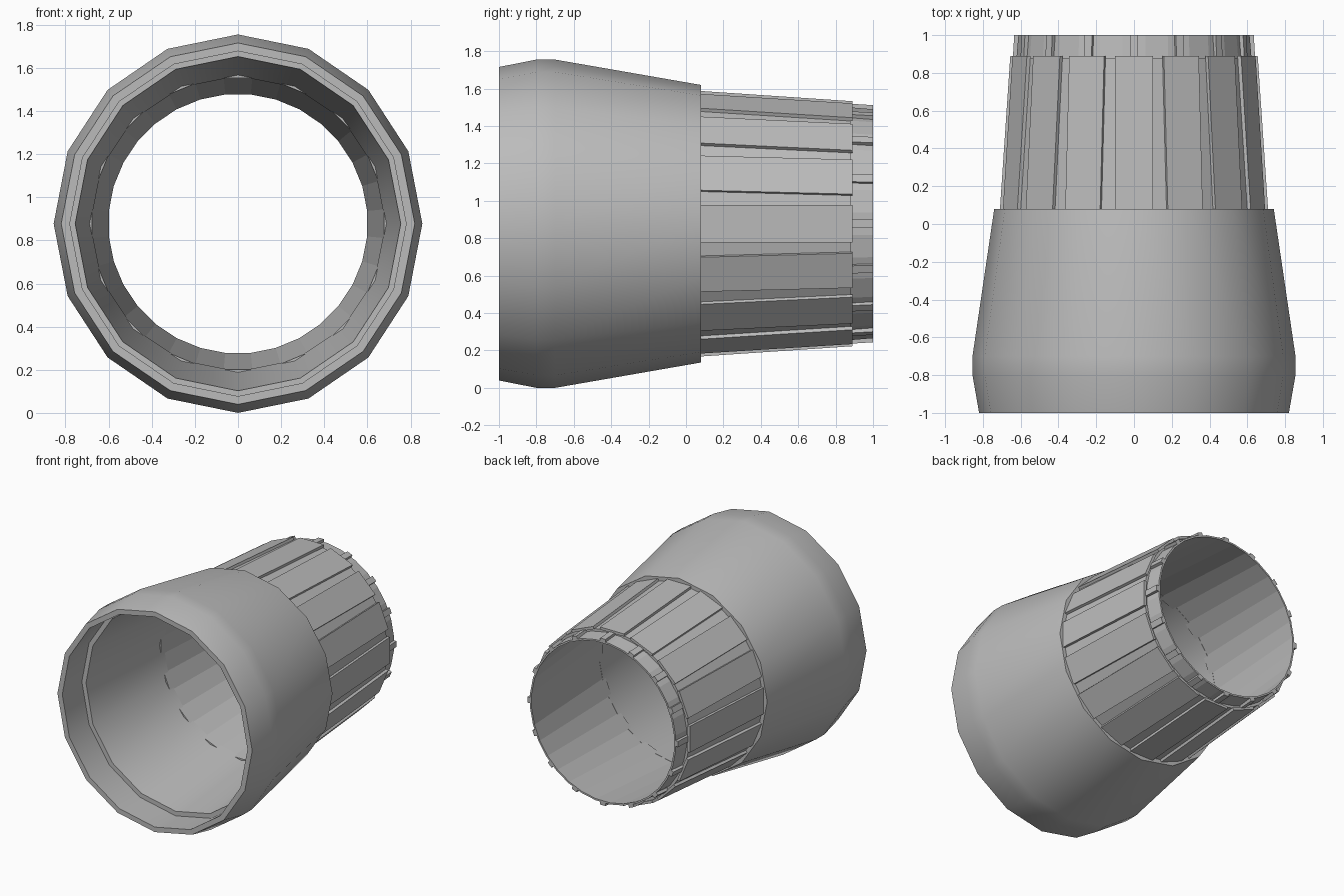
import bpy, bmesh, math
from mathutils import Vector

if "Cube" in bpy.data.objects:
    bpy.data.objects.remove(bpy.data.objects["Cube"])

CZ = 0.8775      # height of the nozzle axis
COUNT = 16       # cowl sides and number of petals


def material(name, rgb):
    m = bpy.data.materials.new(name)
    m.diffuse_color = (*rgb, 1)
    m.use_nodes = True
    m.node_tree.nodes["Principled BSDF"].inputs["Base Color"].default_value = m.diffuse_color
    return m


metal = material("grey metal", (0.5, 0.5, 0.5))


def finish(name, bm, smooth=False):
    bmesh.ops.recalc_face_normals(bm, faces=bm.faces[:])
    me = bpy.data.meshes.new(name)
    bm.to_mesh(me)
    bm.free()
    me.materials.append(metal)
    ob = bpy.data.objects.new(name, me)
    bpy.context.collection.objects.link(ob)
    if smooth:
        bpy.ops.object.select_all(action='DESELECT')
        ob.select_set(True)
        bpy.context.view_layer.objects.active = ob
        bpy.ops.object.shade_smooth_by_angle(angle=math.radians(30))
    return ob


def lathe(name, profile, sides, phase=0.0, smooth=False):
    """Closed profile of (y, x radius, z radius) swept round the y axis."""
    bm = bmesh.new()
    rings = []
    for y, rx, rz in profile:
        angles = [2 * math.pi * (i + phase) / sides for i in range(sides)]
        rings.append([bm.verts.new((rx * math.cos(a), y, CZ + rz * math.sin(a)))
                      for a in angles])
    for j, ring in enumerate(rings):
        nxt = rings[(j + 1) % len(rings)]
        for i in range(sides):
            k = (i + 1) % sides
            bm.faces.new((ring[i], ring[k], nxt[k], nxt[i]))
    return finish(name, bm, smooth)


def radial_slabs(name, y0, y1, inner, outer, half0, half1):
    """Tapered flat slabs repeated round the axis; radii given at y0 and y1."""
    bm = bmesh.new()
    for n in range(COUNT):
        a = 2 * math.pi * n / COUNT
        out = Vector((math.cos(a), 0, math.sin(a)))
        side = Vector((-math.sin(a), 0, math.cos(a)))
        ends = []
        for y, ri, ro, h in ((y0, inner[0], outer[0], half0),
                             (y1, inner[1], outer[1], half1)):
            base = Vector((0, y, CZ))
            ends.append([bm.verts.new(base + out * r + side * s)
                         for r, s in ((ri, -h), (ri, h), (ro, h), (ro, -h))])
        p, q = ends
        bm.faces.new(p)
        bm.faces.new(q[::-1])
        for i in range(4):
            k = (i + 1) % 4
            bm.faces.new((p[i], p[k], q[k], q[i]))
    return finish(name, bm)


# Smooth front cowl with a stepped inner lip
lathe("cowl", [(-1, .82, .838), (-.8, .855, .8775), (-.7, .855, .8775),
               (.08, .74, .742), (.08, .685, .685), (-.75, .755, .775),
               (-.75, .79, .81), (-1, .78, .80)], COUNT, smooth=True)

# Inner nozzle liner reaching the back rim
lathe("inner_liner", [(.04, .68, .68), (1, .602, .602),
                      (1, .615, .615), (.04, .695, .695)], 32, 0.5)

# Seal layer seen in the gaps between the petals
lathe("seal_layer", [(.04, .69, .69), (.04, .703, .703),
                     (.88, .645, .645), (.88, .615, .615)], 32, 0.5)

# Overlapping outer petals
radial_slabs("outer_petals", .06, .89, (.692, .635), (.711, .655), .1, .1)

# Small tabs on the back rim
radial_slabs("rim_tabs", .87, 1.0, (.61, .605), (.642, .634), .022, .022)
